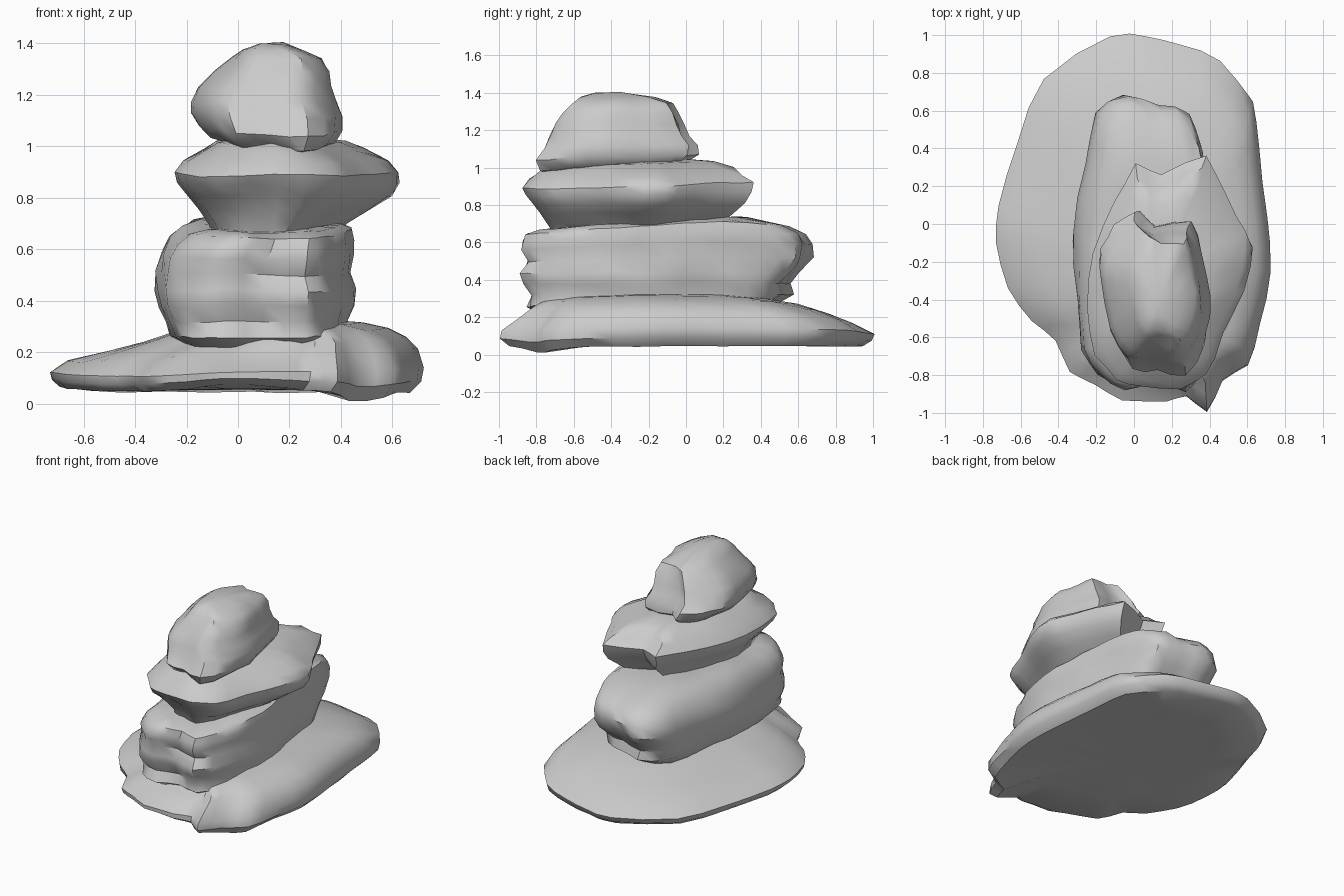
import bpy, bmesh, math
from mathutils import Vector, noise


def unit_outline(pts):
    """Scale an outline to -1..1 and add smooth midpoints."""
    xs, ys = [p[0] for p in pts], [p[1] for p in pts]
    f = lambda v, a: 2 * (v - min(a)) / (max(a) - min(a)) - 1
    q = [Vector((f(x, xs), f(y, ys))) for x, y in pts]
    out, n = [], len(q)
    for i, p in enumerate(q):
        a, b, c = q[i - 1], q[(i + 1) % n], q[(i + 2) % n]
        mid = (p + b) * .54 - (a + c) * .04
        out += [p, mid]
    return out


def stone(name, outline, rings, rough, tilt, rounding=0.2):
    """Loft rings (z, x0, x1, y0, y1) bottom to top, roughened by noise."""
    shape = unit_outline(outline)
    bm = bmesh.new()
    loops = []
    for k, (z, x0, x1, y0, y1) in enumerate(rings):
        t = rounding * (k / (len(rings) - 1)) ** 2
        loop = []
        for p in shape:
            p = p.lerp(p.normalized() * .98, t)
            x = (x0 + x1) / 2 + p.x * (x1 - x0) / 2
            y = (y0 + y1) / 2 + p.y * (y1 - y0) / 2
            co = Vector((x, y, z + tilt(x, y, z)))
            n = noise.noise_vector(co * 5) + .6 * noise.noise_vector(co * 12)
            loop.append(bm.verts.new(co + Vector((n.x * .7, n.y * 1.2, n.z * .5)) * rough))
        loops.append(loop)
    m = len(shape)
    for a, b in zip(loops, loops[1:]):
        for i in range(m):
            j = (i + 1) % m
            bm.faces.new((a[i], a[j], b[j], b[i]))
    # closing fans
    for loop in (loops[0], loops[-1]):
        c = bm.verts.new(sum((v.co for v in loop), Vector()) / m)
        for i in range(m):
            bm.faces.new((loop[i], loop[(i + 1) % m], c))
    bmesh.ops.recalc_face_normals(bm, faces=bm.faces)
    me = bpy.data.meshes.new(name)
    bm.to_mesh(me)
    bm.free()
    ob = bpy.data.objects.new(name, me)
    bpy.context.collection.objects.link(ob)
    bpy.ops.object.select_all(action='DESELECT')
    ob.select_set(True)
    bpy.context.view_layer.objects.active = ob
    bpy.ops.object.shade_smooth_by_angle(angle=math.radians(42))


def base_tilt(x, y, z):
    # right side higher, underside dips at the front right, arches mid front
    rise = min(1, max(0, (z - .05) / .1))
    dip = math.exp(-((x - .43) ** 2 + (y + .72) ** 2) / .025)
    arch = math.exp(-(x * x / .08 + (y + .95) ** 2 / .06))
    left = .02 * max(0, -x - .45) / .28 * (1 - abs(y))
    return ((.07 if x > 0 else .02) * x * rise
            + (.03 * arch - .045 * dip) * (1 - rise) + left)


def lower_tilt(x, y, z):
    # top face climbs to the middle and falls off at the back
    s = .075 * (min(y, .25) + .45) - .09 * max(0, y - .25)
    return s * max(0, (z - .45) / .25)


# wide flat base stone
stone("base_stone",
      [(-.12, 1), (.07, 1), (.25, .95), (.46, .87), (.63, .66), (.66, .4),
       (.7, .05), (.72, -.25), (.67, -.52), (.61, -.74), (.47, -.82),
       (.39, -.99), (.28, -.9), (.17, -.93), (-.06, -.91), (-.2, -.83),
       (-.33, -.77), (-.4, -.6), (-.53, -.51), (-.66, -.33), (-.72, -.1),
       (-.71, .1), (-.6, .45), (-.47, .77)],
      [(.055, -.45, .45, -.62, .65), (.045, -.69, .67, -.95, .93),
       (.075, -.72, .715, -1.0, .98), (.11, -.73, .725, -1.0, 1.0),
       (.165, -.66, .70, -.92, .89), (.21, -.51, .66, -.87, .77),
       (.25, -.36, .59, -.83, .64), (.28, -.27, .49, -.76, .48),
       (.3, -.15, .36, -.6, .3)],
      .01, base_tilt, .7)

# tall block stone
stone("lower_stone",
      [(-.04, .69), (.12, .64), (.3, .58), (.36, .42), (.4, .15), (.44, -.1),
       (.46, -.35), (.42, -.6), (.36, -.8), (.28, -.88), (.1, -.83),
       (-.06, -.87), (-.2, -.8), (-.28, -.66), (-.3, -.4), (-.32, -.05),
       (-.26, .3), (-.2, .6)],
      [(.22, -.22, .38, -.78, .35), (.26, -.27, .43, -.85, .47),
       (.32, -.29, .43, -.83, .57), (.38, -.31, .45, -.86, .56),
       (.44, -.32, .46, -.87, .62), (.51, -.32, .44, -.85, .68),
       (.58, -.3, .45, -.89, .69), (.63, -.27, .45, -.88, .65),
       (.67, -.22, .44, -.86, .57), (.69, -.15, .4, -.78, .35),
       (.69, -.05, .3, -.6, .1)],
      .025, lower_tilt)

# overhanging middle stone
stone("middle_stone",
      [(0, .3), (.14, .25), (.38, .38), (.47, .18), (.55, .03), (.63, -.12),
       (.58, -.35), (.47, -.58), (.38, -.78), (.25, -.88), (.05, -.85),
       (-.1, -.83), (-.21, -.68), (-.25, -.45), (-.22, -.15), (-.1, .12)],
      [(.65, -.09, .37, -.7, .08), (.7, -.11, .43, -.73, .19),
       (.755, -.15, .52, -.78, .26), (.81, -.2, .6, -.82, .32),
       (.86, -.24, .63, -.86, .36), (.905, -.25, .63, -.885, .38),
       (.95, -.21, .58, -.84, .31), (.99, -.15, .49, -.78, .26),
       (1.025, -.1, .42, -.75, .17), (1.04, -.02, .3, -.6, .0)],
      .022,
      lambda x, y, z: .03 * (y + .15) * min(1, max(0, (z - .8) / .1)))

# rounded top stone
stone("top_stone",
      [(-.1, 0), (0, .08), (.1, .0), (.3, .02), (.35, -.15), (.4, -.4),
       (.38, -.62), (.26, -.8), (.1, -.74), (-.04, -.75), (-.13, -.58),
       (-.19, -.32), (-.18, -.14)],
      [(.97, -.04, .32, -.68, -.1), (.985, -.11, .37, -.77, .0),
       (1.04, -.15, .4, -.82, .07), (1.11, -.185, .41, -.76, .07),
       (1.17, -.185, .385, -.73, .03), (1.23, -.15, .36, -.7, .0),
       (1.29, -.09, .345, -.66, -.04), (1.34, -.03, .32, -.62, -.07),
       (1.375, .02, .25, -.58, -.16), (1.398, .08, .18, -.48, -.33)],
      .022,
      lambda x, y, z: (.04 * (y + .5) + .15 * abs(x - .2)) * max(0, (1.15 - z) / .17),
      .35)
